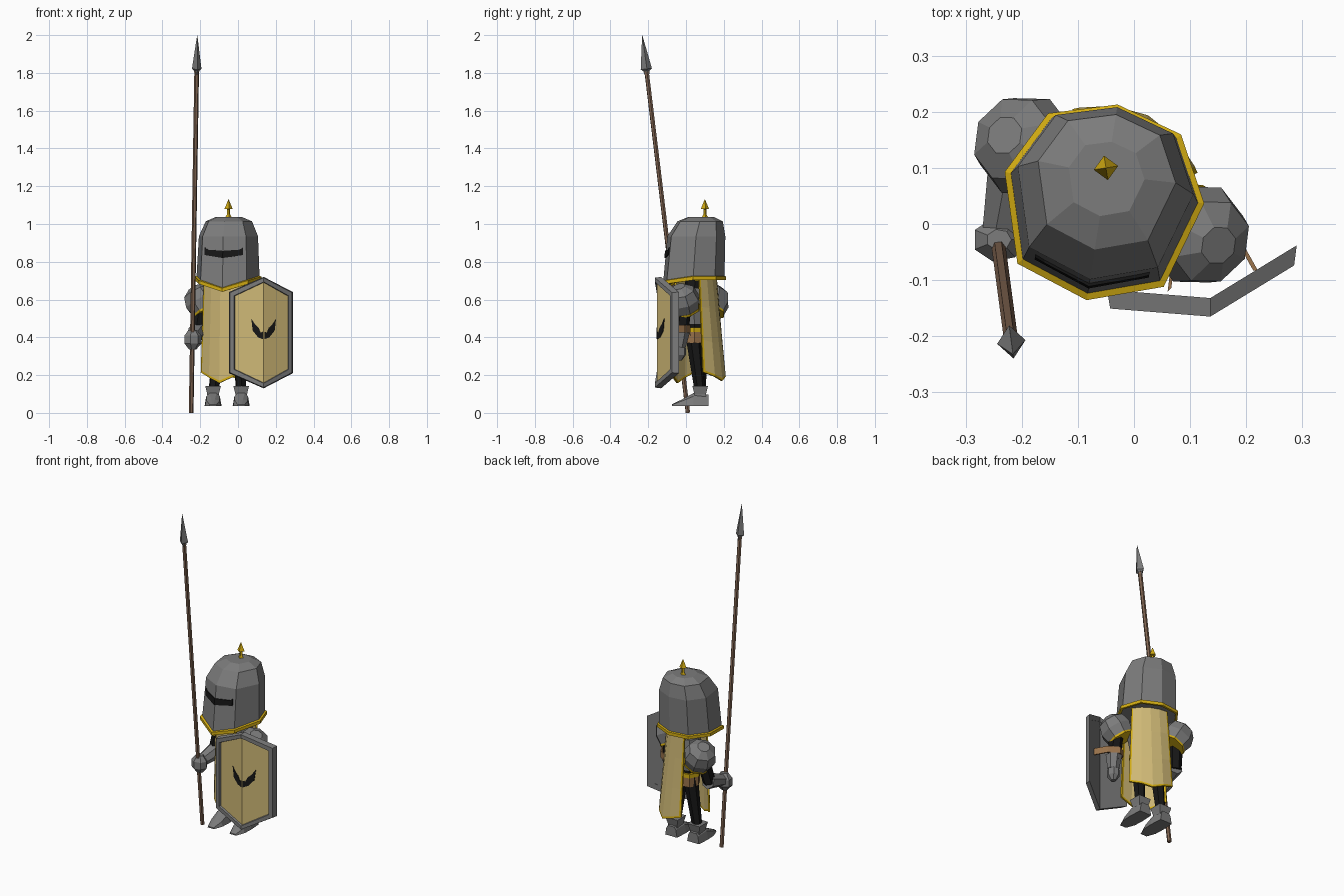
import bpy, bmesh, math
from mathutils import Vector, Matrix

if "Cube" in bpy.data.objects:
    bpy.data.objects.remove(bpy.data.objects["Cube"])


def material(name, rgb):
    m = bpy.data.materials.new(name)
    m.diffuse_color = (*rgb, 1)
    m.use_nodes = True
    m.node_tree.nodes["Principled BSDF"].inputs["Base Color"].default_value = m.diffuse_color
    return m


STEEL = material("steel grey", (0.2, 0.2, 0.2))
GOLD = material("gold trim", (0.66, 0.42, 0.006))
CLOTH = material("pale yellow cloth", (0.62, 0.48, 0.18))
WOOD = material("brown wood", (0.21, 0.125, 0.08))
LEATHER = material("tan leather", (0.32, 0.17, 0.07))
BLACK = material("black", (0.008, 0.008, 0.008))


def build(name, verts, faces, mats, matrix=Matrix(), rule=None, fix=True):
    me = bpy.data.meshes.new(name)
    me.from_pydata([matrix @ Vector(v) for v in verts], [], faces)
    for m in (mats if isinstance(mats, list) else [mats]):
        me.materials.append(m)
    if rule:
        for p in me.polygons:
            p.material_index = rule(p.index)
    if fix:
        bm = bmesh.new()
        bm.from_mesh(me)
        bmesh.ops.recalc_face_normals(bm, faces=bm.faces)
        bm.to_mesh(me)
        bm.free()
    ob = bpy.data.objects.new(name, me)
    bpy.context.collection.objects.link(ob)
    return ob


def loft(name, rings, mat, matrix=Matrix(), caps=True, closed=False):
    """Skin a list of equal-length rings."""
    n, k = len(rings[0]), len(rings)
    faces = []
    for i in range(k if closed else k - 1):
        a, b = i * n, (i + 1) % k * n
        faces += [(a + j, a + (j + 1) % n, b + (j + 1) % n, b + j) for j in range(n)]
    if caps and not closed:
        faces += [tuple(range(n)), tuple(range((k - 1) * n, k * n))]
    return build(name, [p for r in rings for p in r], faces, mat, matrix)


def lathe(name, profile, n, mat, matrix=Matrix(), sx=1, sy=1, turn=0.0):
    rings = [[(r * sx * math.cos(2 * math.pi * (j + turn) / n),
               r * sy * math.sin(2 * math.pi * (j + turn) / n), z) for j in range(n)]
             for r, z in profile]
    return loft(name, rings, mat, matrix)


def along(p0, p1):
    """Matrix placing local z along p0 -> p1, plus the length."""
    d = Vector(p1) - Vector(p0)
    return Matrix.Translation(p0) @ d.to_track_quat('Z', 'Y').to_matrix().to_4x4(), d.length


def tube(name, p0, p1, r0, r1, n, mat):
    m, l = along(p0, p1)
    return lathe(name, [(r0, 0), (r1, l)], n, mat, m)


def turned(x, y, deg):
    return Matrix.Translation((x, y, 0)) @ Matrix.Rotation(math.radians(deg), 4, 'Z')


HEAD = turned(-0.055, 0.05, -9)
BODY = turned(-0.043, 0.06, -27)

# Helmet: eight-sided plan (sideways, forward), dipping at the front
half = [(0, 0.188), (0.132, 0.143), (0.18, -0.015), (0.12, -0.13), (0, -0.165)]
plan = half + [(-u, v) for u, v in half[3:0:-1]]
dip = [0.652, 0.693, 0.714, 0.714, 0.714, 0.714, 0.714, 0.693]


def head_ring(s, back, z=None, dz=0):
    return [(u * s, -v * s + back, (dip[i] + dz) if z is None else z)
            for i, (u, v) in enumerate(plan)]


loft("helmet", [head_ring(0.94, 0), head_ring(0.88, 0.015, 0.935),
                head_ring(0.69, 0.033, 1.014), head_ring(0.38, 0.035, 1.038)], STEEL, HEAD)
loft("helmet_rim", [head_ring(1, 0, dz=-0.011), head_ring(1, 0, dz=0.008),
                    head_ring(0.92, 0, dz=0.012), head_ring(0.92, 0, dz=-0.011)],
     GOLD, HEAD, closed=True)
lathe("helmet_spike", [(0.02, 1.03), (0.008, 1.052), (0.008, 1.078), (0.022, 1.08), (0.001, 1.13)],
      4, GOLD, Matrix.Translation((-0.05, 0.1, 0)), turn=0.1)

# Eye slit: thin plate following the two front faces
slit = []
for u, lo, hi in [(-0.103, .836, .876), (-0.085, .833, .864), (0, .82, .858),
                  (0.085, .833, .864), (0.103, .836, .876)]:
    def depth(z):
        return -(0.160 - 0.335 * abs(u) - 0.1 * (z - 0.85))
    slit.append([(u, depth(lo) - .004, lo), (u, depth(hi) - .004, hi),
                 (u, depth(hi) + .004, hi), (u, depth(lo) + .004, lo)])
loft("eye_slit", slit, BLACK, HEAD)

# Torso, chest, belt and hips
for name, mat, prof in [
        ("torso", BLACK, [(0.085, 0.42), (0.1, 0.56), (0.08, 0.70)]),
        ("chest_plate", STEEL, [(0.095, 0.47), (0.112, 0.56), (0.10, 0.66)]),
        ("belt", GOLD, [(0.104, 0.428), (0.104, 0.452)]),
        ("hips", LEATHER, [(0.098, 0.37), (0.098, 0.43)])]:
    lathe(name, prof, 8, mat, BODY, sy=0.75, turn=0.5)


# Cloth panels: grids whose outer columns and last row are gold
def panel(name, sign, width, mid, edge, z_top, z_edge, z_tip):
    cols = [-1, -0.92, -0.5, 0, 0.5, 0.92, 1]
    rows = [0, 0.3, 0.65, 0.977, 1]
    verts, faces = [], []
    for t in rows:
        for c in cols:
            w = width[0] + (width[1] - width[0]) * t
            m = mid[0] + (mid[1] - mid[0]) * t
            e = edge[0] + (edge[1] - edge[0]) * t
            end = z_tip + (z_edge - z_tip) * abs(c)
            verts.append((c * w, sign * (m + (e - m) * c * c), z_top + (end - z_top) * t))
    nc = len(cols)
    for i in range(len(rows) - 1):
        for j in range(nc - 1):
            a = i * nc + j
            faces.append((a, a + 1, a + nc + 1, a + nc))
    last = len(rows) - 2
    ob = build(name, verts, faces, [CLOTH, GOLD], BODY,
               lambda k: int(k % (nc - 1) in (0, nc - 2) or k // (nc - 1) == last))
    mod = ob.modifiers.new("thickness", 'SOLIDIFY')
    mod.thickness, mod.offset = 0.01, 0


panel("front_tabard", -1, (0.115, 0.13), (0.105, 0.12), (0.07, 0.075), 0.70, 0.215, 0.158)
panel("back_cape", 1, (0.10, 0.122), (0.085, 0.145), (0.06, 0.095), 0.71, 0.215, 0.17)

# Legs and boots
for side, x in (("right", -0.132), ("left", 0.017)):
    hip = BODY @ Vector((-0.05 if side == "right" else 0.05, 0, 0.42))
    tube(side + "_leg", (x, 0.075, 0.10), hip, 0.027, 0.042, 6, BLACK)
    lathe(side + "_boot_cuff", [(0.042, 0.075), (0.044, 0.1), (0.058, 0.142)], 4, STEEL,
          Matrix.Translation((x, 0.075, 0)), turn=0.5)

    def section(y, w, h, top):
        return [(x - w, y, 0.037), (x + w, y, 0.037), (x + w * 0.8, y, 0.037 + h * 0.75),
                (x + top, y, 0.037 + h), (x - top, y, 0.037 + h), (x - w * 0.8, y, 0.037 + h * 0.75)]
    loft(side + "_boot", [section(0.12, 0.04, 0.06, 0.022), section(0.04, 0.045, 0.068, 0.018),
                          section(-0.02, 0.042, 0.035, 0.01), section(-0.075, 0.022, 0.008, 0.003)], STEEL)

# Shoulder armour, tilted outwards, with gold lower edge
for side, c, s in (("right", (-0.195, 0.14, 0.595), -1), ("left", (0.115, -0.02, 0.6), 1)):
    lean = BODY.to_3x3() @ Vector((0.5 * s, 0, 0.87))
    m = Matrix.Translation(c) @ lean.to_track_quat('Z', 'Y').to_matrix().to_4x4()
    lathe(side + "_shoulder", [(0.035, 0.08), (0.078, 0.05), (0.094, -0.005), (0.08, -0.06)], 8, STEEL, m)
    lathe(side + "_shoulder_trim", [(0.083, -0.058), (0.083, -0.07)], 8, GOLD, m)


def fist(name, loc, size):
    lathe(name, [(0.4, -1), (0.95, -0.4), (0.95, 0.4), (0.45, 1)], 7, STEEL,
          Matrix.Translation(loc) @ Matrix.Diagonal((*size, 1)))


# Right arm gripping the spear
tube("right_upper_arm", (-0.195, 0.13, 0.60), (-0.222, 0.09, 0.42), 0.042, 0.036, 6, BLACK)
tube("right_forearm", (-0.215, 0.095, 0.43), (-0.238, -0.01, 0.40), 0.05, 0.035, 7, STEEL)
fist("right_fist", (-0.241, -0.028, 0.388), (0.05, 0.042, 0.052))

# Left arm hanging behind the shield
tube("left_upper_arm", (0.115, -0.01, 0.60), (0.125, -0.025, 0.40), 0.042, 0.036, 6, BLACK)
tube("left_forearm", (0.125, -0.025, 0.43), (0.12, -0.035, 0.35), 0.047, 0.034, 7, STEEL)
fist("left_fist", (0.118, -0.038, 0.325), (0.036, 0.04, 0.048))

# Spear
butt, tip = Vector((-0.248, 0.01, 0)), Vector((-0.216, -0.23, 1.985))
tube("spear_shaft", butt, butt.lerp(tip, 0.92), 0.0125, 0.0125, 6, WOOD)
m, length = along(butt, tip)
lathe("spear_head", [(0.013, length - 0.195), (0.017, length - 0.175), (0.03, length - 0.165),
                     (0.001, length + 0.012)], 4, STEEL, m, sx=0.85)


# Shield: folded long hexagon
def fold(x):
    return -0.15 + (0.136 - x) * 0.08 if x < 0.136 else -0.15 + (x - 0.136) * 0.61


outline = [(-0.048, 0.21), (0.136, 0.13), (0.29, 0.21), (0.29, 0.64), (0.136, 0.72), (-0.048, 0.64)]


def shield_ring(sx, sz, dy):
    pts = [(0.136 + (x - 0.136) * sx, 0.425 + (z - 0.425) * sz) for x, z in outline]
    return [(x, fold(x) + dy, z) for x, z in pts]


loft("shield_frame", [shield_ring(1, 1, 0.018), shield_ring(0.97, 0.985, -0.015),
                      shield_ring(0.85, 0.91, -0.015), shield_ring(0.83, 0.9, -0.004),
                      shield_ring(0.83, 0.9, 0.018)], STEEL, closed=True)
two = [(0, 1, 4, 5), (1, 2, 3, 4)]
build("shield_face", shield_ring(0.84, 0.905, -0.004), two, CLOTH)
build("shield_back", shield_ring(0.99, 0.99, 0.017), [f[::-1] for f in two], STEEL, fix=False)

# Simple painted chevron wings on the shield
wing = [(0.004, 0.39), (0.03, 0.40), (0.058, 0.435), (0.066, 0.50),
        (0.045, 0.468), (0.026, 0.45), (0.016, 0.425), (0.004, 0.43)]
for s, side in ((-1, "left"), (1, "right")):
    pts = [(0.136 + s * u, z) for u, z in wing]
    loft("shield_wing_" + side, [[(x, fold(x) + d, z) for x, z in pts] for d in (-0.007, -0.001)], BLACK)

# Leather strap around the left arm
strap = [(0.06, -0.12), (0.075, 0.0), (0.12, 0.025), (0.18, -0.01), (0.222, -0.085)]
rings = []
for i, (x, y) in enumerate(strap):
    cx, cy = x + (0.125 - x) * 0.1, y + (-0.06 - y) * 0.1
    rings.append([(x, y, 0.425), (x, y, 0.465), (cx, cy, 0.465), (cx, cy, 0.425)])
loft("shield_strap", rings, LEATHER)
